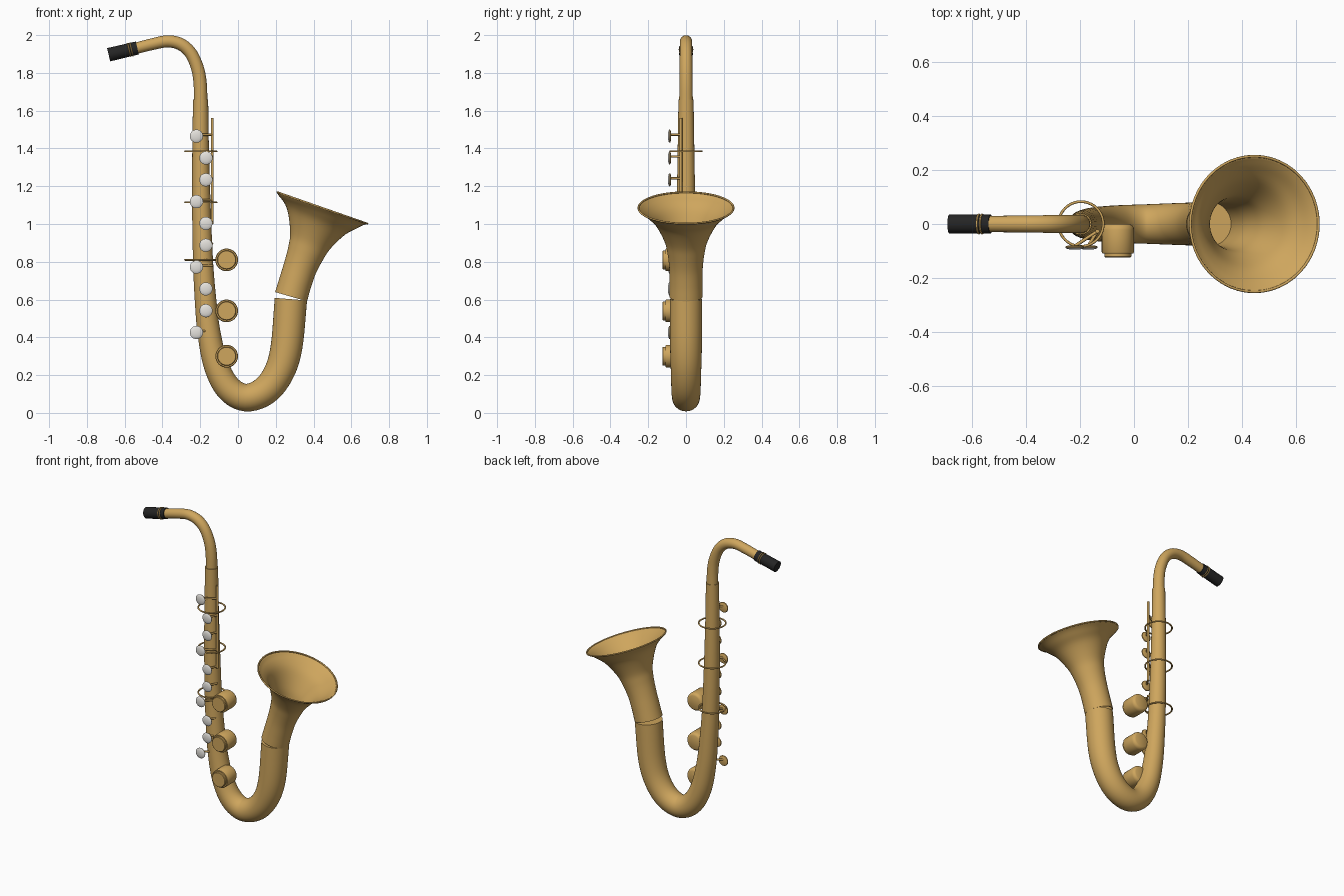
import bpy, bmesh, math
from mathutils import Vector

if "Cube" in bpy.data.objects:
    bpy.data.objects.remove(bpy.data.objects["Cube"])


def material(name, rgb):
    m = bpy.data.materials.new(name)
    m.diffuse_color = (*rgb, 1)
    m.use_nodes = True
    m.node_tree.nodes["Principled BSDF"].inputs["Base Color"].default_value = m.diffuse_color
    return m


BRASS = material("brass", (0.62, 0.38, 0.11))
BLACK = material("black_rubber", (0.018, 0.018, 0.018))
PEARL = material("pearl", (0.78, 0.76, 0.72))


def finish(name, bm, mat):
    bmesh.ops.recalc_face_normals(bm, faces=bm.faces)
    me = bpy.data.meshes.new(name)
    bm.to_mesh(me)
    bm.free()
    me.materials.append(mat)
    ob = bpy.data.objects.new(name, me)
    bpy.context.collection.objects.link(ob)
    bpy.ops.object.select_all(action='DESELECT')
    ob.select_set(True)
    bpy.context.view_layer.objects.active = ob
    bpy.ops.object.shade_smooth_by_angle(angle=math.radians(40))
    return ob


def smooth_path(pts, steps):
    """Catmull-Rom interpolation through (x, z, radius) points."""
    p = [Vector(q) for q in pts]
    p = [2 * p[0] - p[1]] + p + [2 * p[-1] - p[-2]]
    out = []
    for i in range(1, len(p) - 2):
        a, b, c, d = p[i - 1:i + 3]
        for s in range(steps):
            t = s / steps
            out.append(0.5 * (2 * b + (c - a) * t + (2 * a - 5 * b + 4 * c - d) * t * t
                              + (3 * b - a - 3 * c + d) * t ** 3))
    return out + [p[-2]]


def rings_to_mesh(bm, rings, closed=False):
    n = len(rings[0])
    pairs = list(zip(rings, rings[1:])) + ([(rings[-1], rings[0])] if closed else [])
    for a, b in pairs:
        for j in range(n):
            k = (j + 1) % n
            bm.faces.new((a[j], a[k], b[k], b[j]))


def ring(bm, center, axis, r, sides):
    """Circle of vertices around an axis."""
    axis = Vector(axis).normalized()
    side = Vector((0, 1, 0)) if abs(axis.y) < 0.9 else Vector((1, 0, 0))
    u = axis.cross(side).normalized()
    v = axis.cross(u)
    return [bm.verts.new(Vector(center) + r * (u * math.cos(a) + v * math.sin(a)))
            for a in (2 * math.pi * i / sides for i in range(sides))]


def path_rings(bm, path, sides, inset=0.0):
    out = []
    for i, q in enumerate(path):
        a, b = path[max(i - 1, 0)], path[min(i + 1, len(path) - 1)]
        out.append(ring(bm, (q[0], 0, q[1]), (b[0] - a[0], 0, b[1] - a[1]), q[2] - inset, sides))
    return out


def tube(name, pts, steps=5, sides=36, mat=BRASS):
    """Capped tube swept in the xz plane with changing radius."""
    bm = bmesh.new()
    rings = path_rings(bm, smooth_path(pts, steps), sides)
    rings_to_mesh(bm, rings)
    bm.faces.new(rings[0])
    bm.faces.new(rings[-1])
    return finish(name, bm, mat)


def turned(name, origin, axis, profile, mat=BRASS, sides=24):
    """Capped solid turned from (distance along axis, radius) pairs."""
    bm = bmesh.new()
    axis = Vector(axis).normalized()
    rings = [ring(bm, Vector(origin) + axis * d, axis, r, sides) for d, r in profile]
    rings_to_mesh(bm, rings)
    bm.faces.new(rings[0])
    bm.faces.new(rings[-1])
    return finish(name, bm, mat)


def rod(name, a, b, r, sides=12):
    a, b = Vector(a), Vector(b)
    return turned(name, a, b - a, [(0, r), ((b - a).length, r)], sides=sides)


def hoop(name, center, axis, major, minor, sides=40):
    bm = bmesh.new()
    axis = Vector(axis).normalized()
    rings = [ring(bm, Vector(center) + axis * minor * math.sin(t), axis,
                  major + minor * math.cos(t), sides)
             for t in (2 * math.pi * i / 10 for i in range(10))]
    rings_to_mesh(bm, rings, closed=True)
    return finish(name, bm, BRASS)


# Main body: straight tube, bow and rising leg
tube("body", [(-0.198, 1.66, 0.040), (-0.198, 1.4, 0.044), (-0.194, 1.1, 0.049),
              (-0.185, 0.8, 0.053), (-0.172, 0.6, 0.057), (-0.153, 0.42, 0.061),
              (-0.115, 0.25, 0.066), (-0.050, 0.13, 0.070), (0.040, 0.081, 0.073),
              (0.140, 0.115, 0.077), (0.215, 0.21, 0.080), (0.257, 0.35, 0.084),
              (0.280, 0.602, 0.086)])

# Neck
tube("neck", [(-0.198, 1.65, 0.036), (-0.200, 1.74, 0.035), (-0.213, 1.82, 0.034),
              (-0.247, 1.90, 0.033), (-0.300, 1.95, 0.033), (-0.370, 1.967, 0.032),
              (-0.450, 1.953, 0.031), (-0.545, 1.929, 0.030)])

# Flared bell with thin wall, open at both ends
bm = bmesh.new()
flare = smooth_path([(0.281, 0.615, 0.088), (0.303, 0.69, 0.087), (0.330, 0.772, 0.089),
                     (0.360, 0.85, 0.099), (0.385, 0.915, 0.116), (0.418, 1.004, 0.164),
                     (0.436, 1.052, 0.212), (0.447, 1.084, 0.255)], 5)
outer = path_rings(bm, flare, 48)
inner = path_rings(bm, flare, 48, 0.006)
rings_to_mesh(bm, outer + inner[::-1], closed=True)
finish("bell", bm, BRASS)
hoop("bell_rim", (0.447, 0, 1.085), (0.33, 0, 0.944), 0.252, 0.005, 48)

# Mouthpiece and its clamp rings
mouth_axis = Vector((-0.152, 0, -0.036)).normalized()
mouth_start = Vector((-0.533, 0, 1.932))
turned("mouthpiece", mouth_start, mouth_axis, [(0, 0.035), (0.156, 0.036)], BLACK, 32)
for d in (0.032, 0.044):
    hoop("clamp_ring", mouth_start + mouth_axis * d, mouth_axis, 0.035, 0.0035, 32)

# Guard hoops around the straight tube
for z in (1.385, 1.115, 0.81):
    hoop("guard_hoop", (-0.197, 0, z), (0, 0, 1), 0.083, 0.005)

# Long key rod
rod("key_rod", (-0.136, -0.027, 1.0), (-0.136, -0.027, 1.56), 0.0075)

# Finger keys: brass cup, pearl dome, arm back to the rod
for i in range(10):
    x = -0.22 if i % 3 == 0 else -0.17
    z = 1.465 - i * 0.1155
    turned("key_cup", (x, -0.079, z), (0, -1, 0),
           [(0, 0.022), (0.004, 0.033), (0.009, 0.035)])
    turned("key_pearl", (x, -0.088, z), (0, -1, 0),
           [(0, 0.035), (0.003, 0.031), (0.006, 0.021), (0.0075, 0.008)], PEARL)
    rod("key_arm", (x, -0.082, z + 0.008), (-0.136, -0.027, z + 0.008), 0.006)

# Large side key cups with raised lids
for z in (0.81, 0.54, 0.30):
    turned("side_cup", (-0.06, 0, z), (0, -1, 0),
           [(0, 0.044), (0.004, 0.052), (0.012, 0.058), (0.022, 0.060),
            (0.104, 0.060), (0.109, 0.057)], sides=32)
    turned("side_cup_lid", (-0.06, -0.107, z), (0, -1, 0),
           [(0, 0.050), (0.014, 0.050), (0.017, 0.047)], sides=32)
